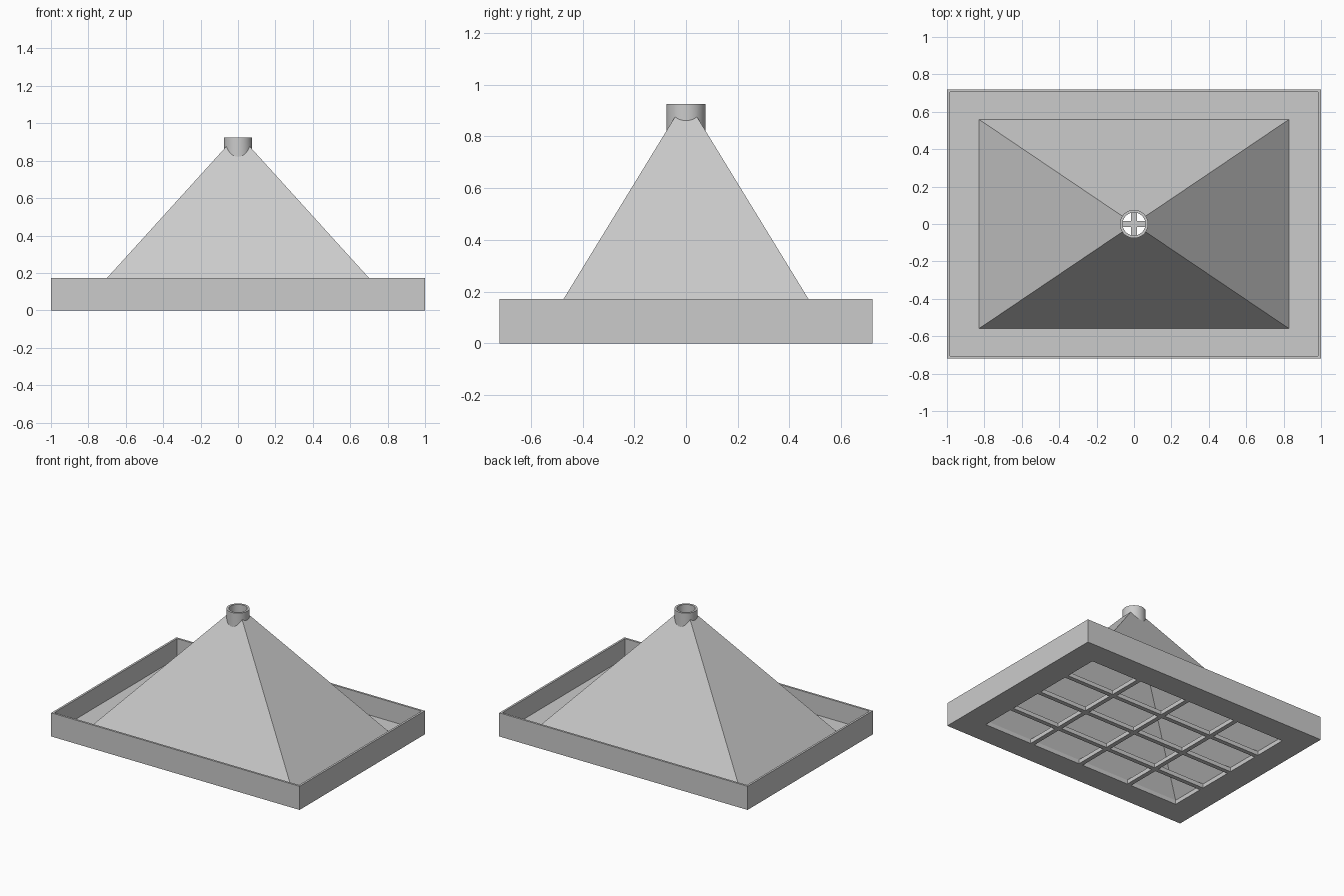
import bpy
import bmesh
from math import radians
from mathutils import Matrix

if "Cube" in bpy.data.objects:
    bpy.data.objects.remove(bpy.data.objects["Cube"])

# Main dimensions
LENGTH, WIDTH, HEIGHT = 2.0, 1.44, 0.172
RIM = 0.015
FLOOR = 0.03
HOOD_X, HOOD_Y, APEX = 0.83, 0.56, 0.945
OPEN_X, OPEN_Y = 0.815, 0.545
BAR = 0.032
TUBE_R, BORE_R, TOP = 0.076, 0.061, 0.925

grey = bpy.data.materials.new("plain grey")
grey.use_nodes = True
colour = (0.6, 0.6, 0.6, 1)
grey.diffuse_color = colour
grey.node_tree.nodes["Principled BSDF"].inputs["Base Color"].default_value = colour


def finish(name, bm):
    bmesh.ops.recalc_face_normals(bm, faces=bm.faces[:])
    mesh = bpy.data.meshes.new(name)
    bm.to_mesh(mesh)
    bm.free()
    mesh.materials.append(grey)
    obj = bpy.data.objects.new(name, mesh)
    bpy.context.collection.objects.link(obj)
    return obj


def add_box(bm, x, y, z0, z1, sx, sy):
    place = Matrix.Translation((x, y, (z0 + z1) / 2))
    size = Matrix.Diagonal((sx, sy, z1 - z0, 1))
    bmesh.ops.create_cube(bm, size=1, matrix=place @ size)


def box(name, *dims):
    bm = bmesh.new()
    add_box(bm, *dims)
    return finish(name, bm)


def pyramid(name, hx, hy, z0, apex):
    bm = bmesh.new()
    base = [bm.verts.new((sx * hx, sy * hy, z0))
            for sx, sy in ((-1, -1), (1, -1), (1, 1), (-1, 1))]
    tip = bm.verts.new((0, 0, apex))
    bm.faces.new(base)
    for i in range(4):
        bm.faces.new((base[i], base[(i + 1) % 4], tip))
    return finish(name, bm)


def cylinder(name, radius, z0, z1):
    bm = bmesh.new()
    bmesh.ops.create_cone(bm, cap_ends=True, segments=64, radius1=radius,
                          radius2=radius, depth=z1 - z0,
                          matrix=Matrix.Translation((0, 0, (z0 + z1) / 2)))
    return finish(name, bm)


def combine(target, tool, operation):
    mod = target.modifiers.new("cut", "BOOLEAN")
    mod.operation = operation
    mod.solver = "EXACT"
    mod.object = tool
    bpy.context.view_layer.objects.active = target
    bpy.ops.object.modifier_apply(modifier=mod.name)
    bpy.data.objects.remove(tool)


# Tray: shallow open box with a grid of openings in its floor
tray = box("tray", 0, 0, 0, HEIGHT, LENGTH, WIDTH)
pocket = box("pocket_cutter", 0, 0, FLOOR, HEIGHT + 0.1,
             LENGTH - 2 * RIM, WIDTH - 2 * RIM)
combine(tray, pocket, "DIFFERENCE")

CELLS = 4
cell_x = (2 * OPEN_X - (CELLS - 1) * BAR) / CELLS
cell_y = (2 * OPEN_Y - (CELLS - 1) * BAR) / CELLS
grid = bmesh.new()
for i in range(CELLS):
    for j in range(CELLS):
        add_box(grid, (i - 1.5) * (cell_x + BAR), (j - 1.5) * (cell_y + BAR),
                -0.1, 0.1, cell_x, cell_y)
combine(tray, finish("grid_cutter", grid), "DIFFERENCE")

# Hood: hollow four-sided funnel joined to an open round spout
hood = pyramid("hood", HOOD_X, HOOD_Y, FLOOR, APEX)
combine(hood, cylinder("spout", TUBE_R, 0.75, TOP), "UNION")
inner_apex = APEX - 0.022
spread = 1 + 0.05 / (inner_apex - FLOOR)
cavity = pyramid("cavity_cutter", OPEN_X * spread, OPEN_Y * spread,
                 FLOOR - 0.05, inner_apex)
combine(hood, cavity, "DIFFERENCE")
combine(hood, cylinder("bore_cutter", BORE_R, 0.6, TOP + 0.1), "DIFFERENCE")

# Smooth the round spout, keep the folded edges crisp
bpy.ops.object.select_all(action="DESELECT")
hood.select_set(True)
bpy.context.view_layer.objects.active = hood
bpy.ops.object.shade_smooth_by_angle(angle=radians(20))
